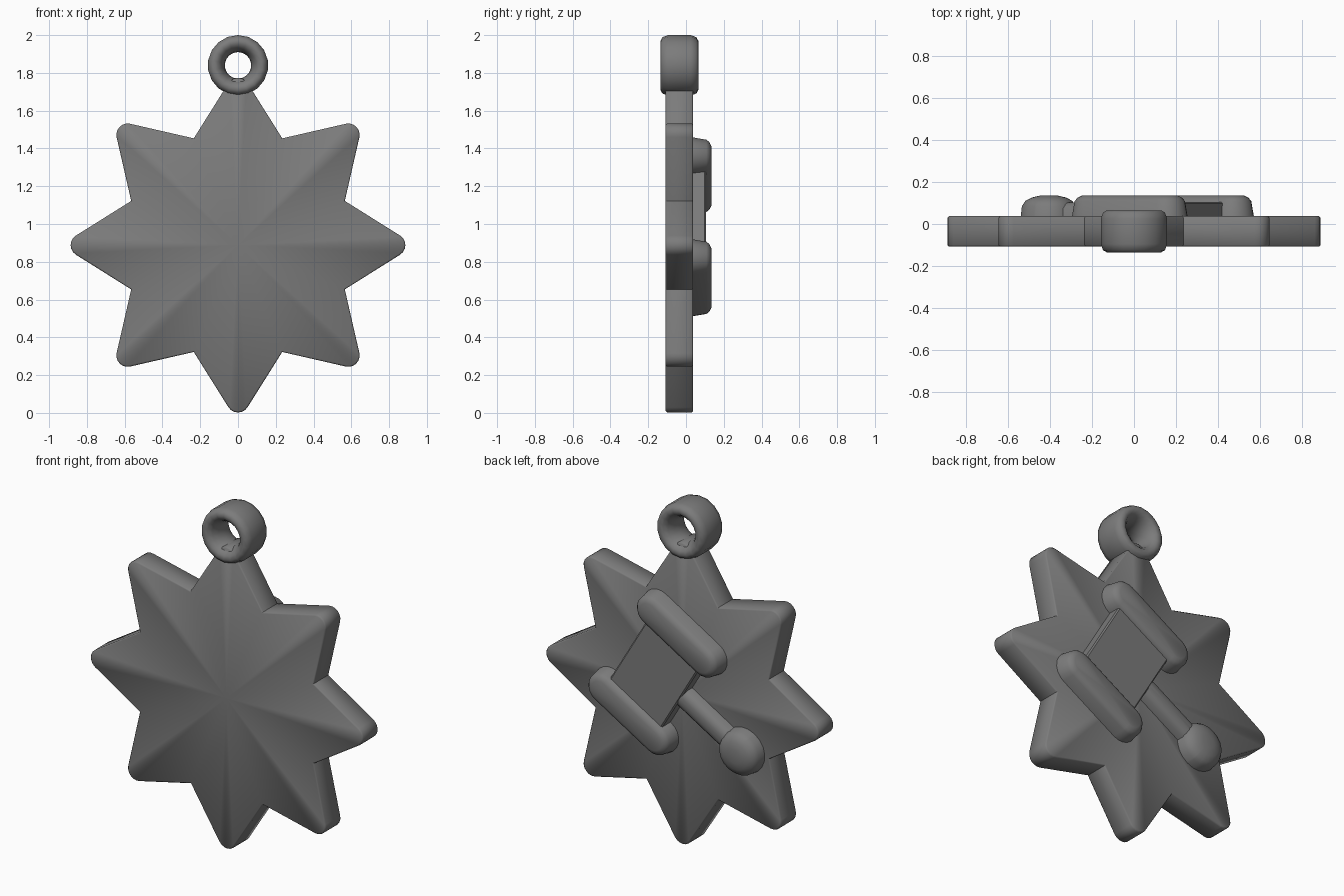
import bpy
import bmesh
from math import sin, cos, pi, radians, atan2
from mathutils import Vector

cube = bpy.data.objects.get("Cube")
if cube:
    bpy.data.objects.remove(cube)

metal = bpy.data.materials.new("dark_grey_metal")
metal.use_nodes = True
colour = (0.2, 0.2, 0.2, 1)
metal.diffuse_color = colour
metal.node_tree.nodes["Principled BSDF"].inputs["Base Color"].default_value = colour


def finish(name, bm, angle):
    """Turn a bmesh into a smooth-shaded metal object."""
    bmesh.ops.recalc_face_normals(bm, faces=bm.faces)
    mesh = bpy.data.meshes.new(name)
    bm.to_mesh(mesh)
    bm.free()
    mesh.materials.append(metal)
    obj = bpy.data.objects.new(name, mesh)
    bpy.context.collection.objects.link(obj)
    bpy.ops.object.select_all(action="DESELECT")
    obj.select_set(True)
    bpy.context.view_layer.objects.active = obj
    bpy.ops.object.shade_smooth_by_angle(angle=radians(angle))
    return obj


def bridge(bm, a, b):
    n = len(a)
    for i in range(n):
        j = (i + 1) % n
        bm.faces.new((a[i], a[j], b[j], b[i]))


def stack(name, outline, layers, centre, angle=40):
    """Join outline(inset) loops at each depth y and fan-fill both ends."""
    bm = bmesh.new()
    loops = [[bm.verts.new((p.x, y, p.y)) for p in outline(inset)] for y, inset in layers]
    for a, b in zip(loops, loops[1:]):
        bridge(bm, a, b)
    for loop, (y, inset) in ((loops[0], layers[0]), (loops[-1], layers[-1])):
        hub = bm.verts.new((centre.x, y, centre.y))
        for i in range(len(loop)):
            bm.faces.new((loop[i], loop[(i + 1) % len(loop)], hub))
    return finish(name, bm, angle)


def capsule(centre, direction, half, radius, steps=10):
    """Outline of a round-ended bar, shrinking by the inset."""
    turn = atan2(direction.y, direction.x)

    def outline(inset):
        points = []
        for side in (1, -1):
            for i in range(steps + 1):
                a = turn - pi / 2 + pi * i / steps + (pi if side < 0 else 0)
                points.append(centre + direction * half * side
                              + Vector((cos(a), sin(a))) * (radius - inset))
        return points
    return outline


def box(centre, direction, half_a, half_b):
    across = Vector((-direction.y, direction.x))

    def outline(inset):
        return [centre + direction * (half_a - inset) * i + across * half_b * j
                for i, j in ((1, 1), (-1, 1), (-1, -1), (1, -1))]
    return outline


# Eight-pointed star with rounded tips
hub = Vector((0, 0.888))


def star(inset):
    points = []
    tip_radius, spread = 0.06, radians(57)
    for k in range(8):
        a = k * pi / 4
        tip = Vector((cos(a), sin(a))) * (0.886 - tip_radius)
        for i in range(7):
            b = a - spread + 2 * spread * i / 6
            points.append(hub + tip + Vector((cos(b), sin(b))) * (tip_radius - inset))
        valley = a + pi / 8
        points.append(hub + Vector((cos(valley), sin(valley))) * (0.612 - inset))
    return points


stack("star_plate", star,
      ((-0.108, 0.008), (-0.1, 0), (0.03, 0), (0.038, 0.008)), hub, 50)

# Hanging ring, turned around the depth axis
half_profile = ((0.07, 0), (0.075, 0.04), (0.09, 0.075), (0.108, 0.095), (0.13, 0.1),
                (0.149, 0.09), (0.16, 0.06))
profile = list(half_profile) + [(r, -y) for r, y in reversed(half_profile[1:])]
bm = bmesh.new()
segments = 18
rings = []
for i in range(segments):
    a = 2 * pi * i / segments + pi / 2
    rings.append([bm.verts.new((r * cos(a), y - 0.035, 1.84 + r * sin(a))) for r, y in profile])
for i in range(segments):
    bridge(bm, rings[i], rings[(i + 1) % segments])
finish("hanging_ring", bm, 60)

# Raised mallet on the back: two end bands, head, handle and knob
along = Vector((0.86, 0.51)).normalized()
upper, lower = Vector((-0.02, 1.255)), Vector((0.295, 0.715))
middle = (upper + lower) / 2
knob = middle - along * 0.63
raised = ((0.02, 0), (0.108, 0.015), (0.124, 0.028), (0.135, 0.05))

for name, centre in (("upper_head_band", upper), ("lower_head_band", lower)):
    stack(name, capsule(centre, along, 0.203, 0.103), raised, centre, 50)

stack("mallet_head", box(middle, along, 0.2, 0.28),
      ((0.02, 0), (0.098, 0.004), (0.105, 0.012)), middle)

handle_centre = middle - along * 0.36
stack("mallet_handle", capsule(handle_centre, along, 0.25, 0.068),
      ((0.02, 0), (0.075, 0.008), (0.095, 0.028), (0.102, 0.05)), handle_centre, 50)

stack("handle_knob", capsule(knob, along, 0.004, 0.133),
      ((0.02, 0), (0.085, 0.008), (0.11, 0.025), (0.126, 0.055), (0.135, 0.095)), knob, 60)
